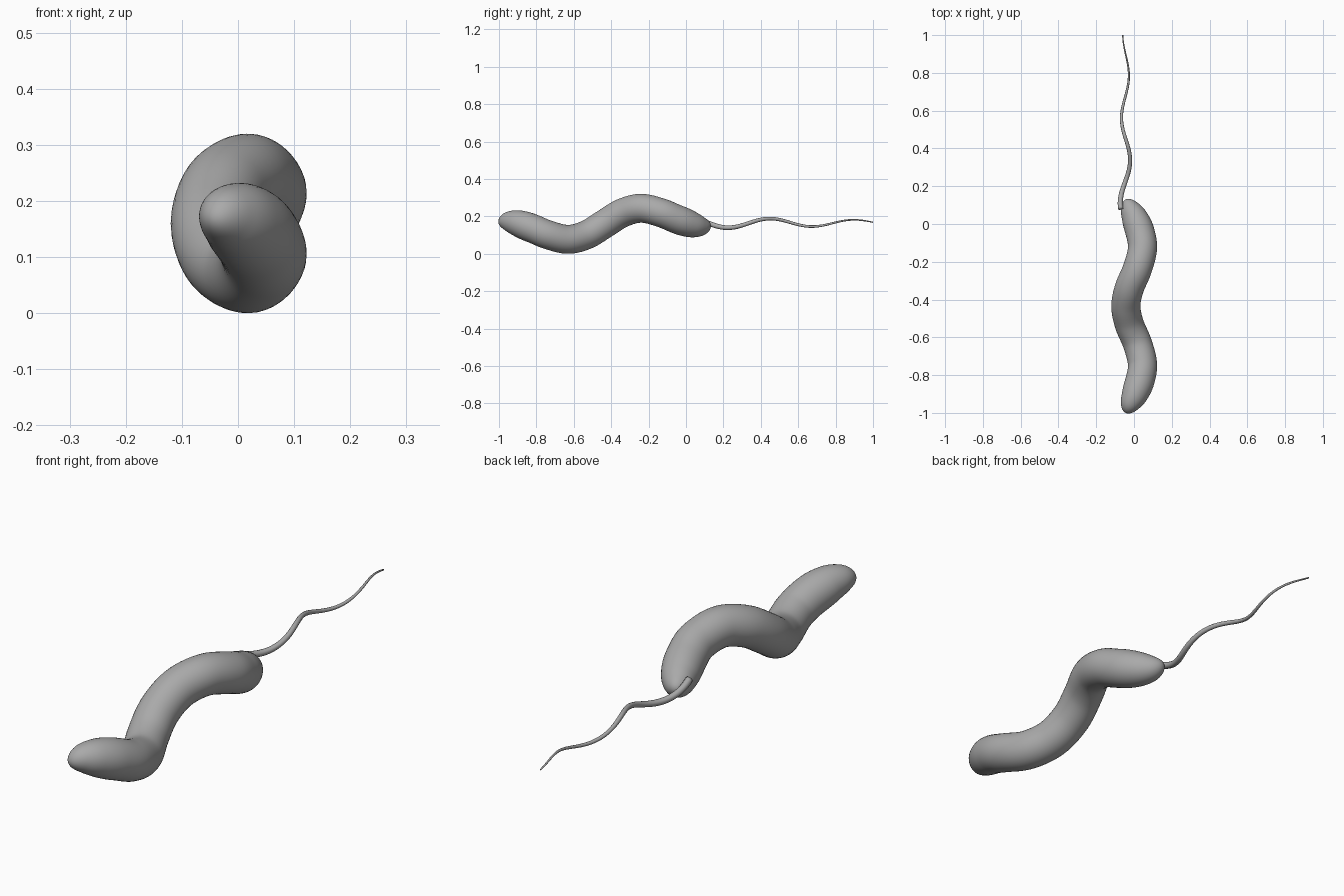
import bpy, bmesh, math
from mathutils import Vector

cube = bpy.data.objects.get("Cube")
if cube:
    bpy.data.objects.remove(cube)

grey = bpy.data.materials.new("plain_grey")
grey.use_nodes = True
colour = (0.4, 0.4, 0.4, 1)
grey.diffuse_color = colour
shader = next(n for n in grey.node_tree.nodes if n.type == 'BSDF_PRINCIPLED')
shader.inputs["Base Color"].default_value = colour


def tube(name, centres, radii, sides):
    """Sweep a circle of changing radius along a list of centres."""
    bm = bmesh.new()
    rings = []
    last = len(centres) - 1
    for i, (c, r) in enumerate(zip(centres, radii)):
        tangent = (centres[min(i + 1, last)] - centres[max(i - 1, 0)]).normalized()
        side = tangent.cross(Vector((0, 0, 1))).normalized()
        up = side.cross(tangent)
        angles = [2 * math.pi * k / sides for k in range(sides)]
        rings.append([bm.verts.new(c + r * (math.cos(a) * side + math.sin(a) * up))
                      for a in angles])
    for a, b in zip(rings, rings[1:]):
        for k in range(sides):
            n = (k + 1) % sides
            bm.faces.new((a[k], a[n], b[n], b[k]))
    bm.faces.new(rings[0])
    bm.faces.new(rings[-1])
    bmesh.ops.remove_doubles(bm, verts=bm.verts, dist=0.0001)
    bmesh.ops.recalc_face_normals(bm, faces=bm.faces)
    for f in bm.faces:
        f.smooth = True
    mesh = bpy.data.meshes.new(name)
    bm.to_mesh(mesh)
    bm.free()
    mesh.materials.append(grey)
    obj = bpy.data.objects.new(name, mesh)
    bpy.context.collection.objects.link(obj)
    return obj


def spline(keys, y):
    """Smooth point at y on a path through keys that rise in y."""
    last = len(keys) - 1
    i = max(k for k in range(last) if keys[k].y <= y or k == 0)
    a, b = keys[i], keys[i + 1]
    h = b.y - a.y

    def slope(k):
        p, q = keys[max(k - 1, 0)], keys[min(k + 1, last)]
        return (q - p) / (q.y - p.y)

    t = (y - a.y) / h
    return (a * (1 + 2 * t) * (1 - t) ** 2 + slope(i) * h * t * (1 - t) ** 2
            + b * t * t * (3 - 2 * t) + slope(i + 1) * h * t * t * (t - 1))


# Spiral body: the rear half is the front half turned about its middle
front = [Vector(p) for p in (
    (-0.045, -1, 0.17), (-0.02, -0.95, 0.172), (0.005, -0.9, 0.163),
    (0.034, -0.82, 0.135), (0.045, -0.74, 0.102), (0.017, -0.63, 0.077),
    (-0.025, -0.53, 0.102), (-0.043, -0.435, 0.16))]
keys = front + [Vector((p.x, -0.87 - p.y, 0.32 - p.z)) for p in reversed(front[:-1])]
y0, y1 = keys[0].y, keys[-1].y
steps, cap, thick = 110, 0.17, 0.077
centres, radii = [], []
for i in range(steps + 1):
    y = y0 + (y1 - y0) * (1 - math.cos(math.pi * i / steps)) / 2
    end = min(1, max(0, min(y - y0, y1 - y) / cap))
    centres.append(spline(keys, y))
    radii.append(thick * math.sqrt(max(0, 1 - (1 - end) ** 2)))
tube("spiral_body", centres, radii, 40)

# Wavy tail thread, thinning towards its tip
centres, radii = [], []
for i in range(steps + 1):
    t = i / steps
    y = 0.08 + 0.92 * t
    wave = 2 * math.pi * (y - 0.34) / 0.45
    swing = 0.028 - 0.013 * t
    centres.append(Vector((-0.045 + swing * math.cos(wave), y,
                           0.165 + swing * math.sin(wave))))
    radii.append(0.014 - 0.011 * t)
tube("tail_thread", centres, radii, 12)
